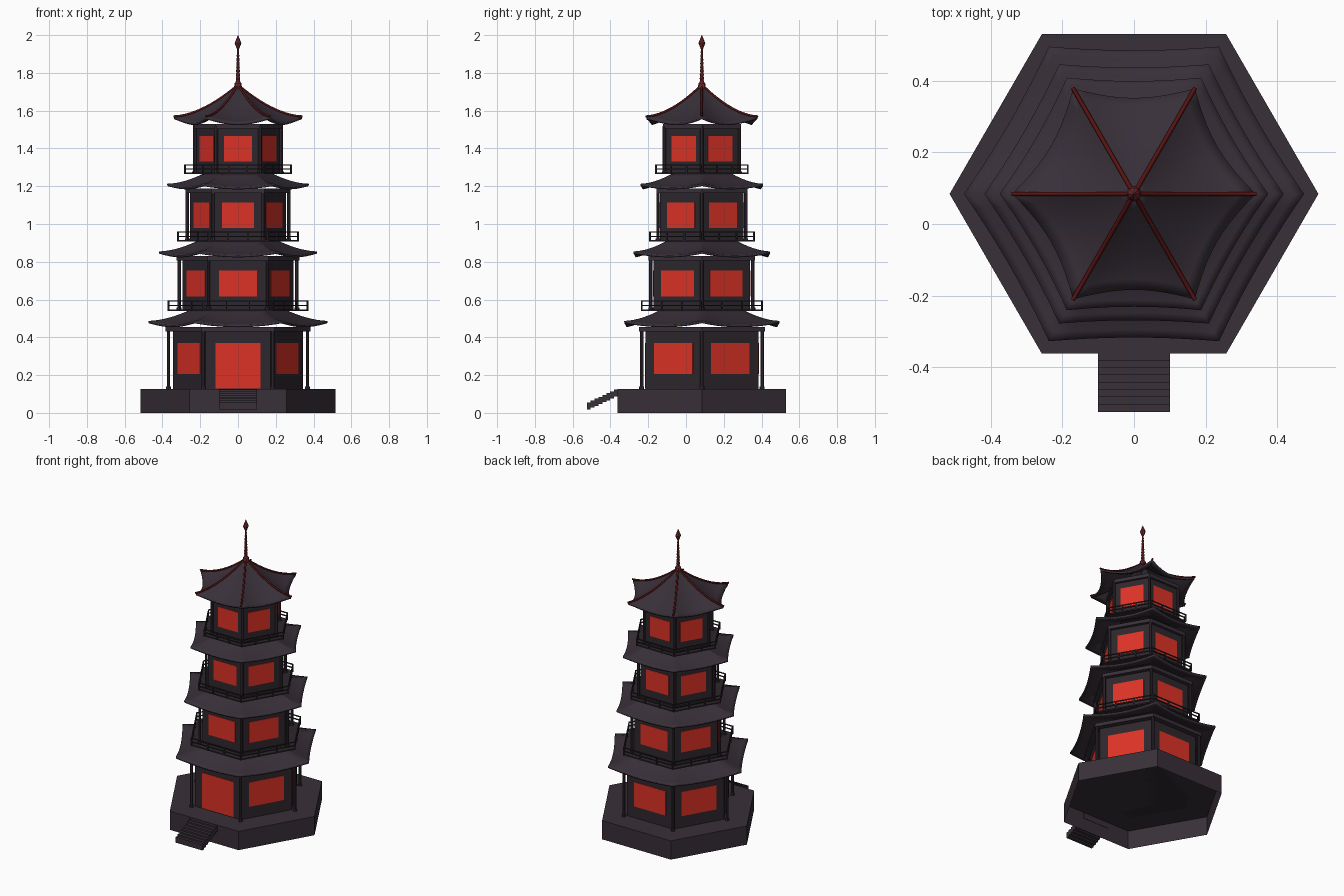
import bpy, bmesh, math
from mathutils import Matrix, Vector

cube = bpy.data.objects.get("Cube")
if cube:
    bpy.data.objects.remove(cube, do_unlink=True)

CY = 0.084            # y of the tower axis
COS30 = math.cos(math.pi / 6)


def material(name, rgb):
    m = bpy.data.materials.new(name)
    m.use_nodes = True
    m.diffuse_color = (*rgb, 1)
    m.node_tree.nodes["Principled BSDF"].inputs["Base Color"].default_value = (*rgb, 1)
    return m


STONE = material("dark plum stone", (0.040, 0.029, 0.040))
WOOD = material("dark wood", (0.027, 0.020, 0.026))
GLOW = material("red window", (0.72, 0.032, 0.019))
RIDGE = material("deep red ridge", (0.10, 0.006, 0.006))
SPIRE = material("muted red spire", (0.19, 0.025, 0.025))


def finish(bm, name, mat, smooth=False):
    """Turn a bmesh, built round the axis, into an object."""
    me = bpy.data.meshes.new(name)
    bm.to_mesh(me)
    bm.free()
    me.materials.append(mat)
    ob = bpy.data.objects.new(name, me)
    ob.location.y = CY
    bpy.context.collection.objects.link(ob)
    if smooth:
        bpy.ops.object.select_all(action='DESELECT')
        ob.select_set(True)
        bpy.context.view_layer.objects.active = ob
        bpy.ops.object.shade_smooth_by_angle(angle=math.radians(30))
    return ob


def corner(r, i, z=0):
    a = math.radians(60 * i)
    return Vector((r * math.cos(a), r * math.sin(a), z))


def add_prism(bm, r, z0, z1, sides=6, at=(0, 0)):
    m = Matrix.Translation((at[0], at[1], (z0 + z1) / 2))
    if sides == 6:
        m = m @ Matrix.Rotation(math.pi / 6, 4, 'Z')
    before = set(bm.verts)
    bmesh.ops.create_cone(bm, cap_ends=True, segments=sides, radius1=r,
                          radius2=r, depth=z1 - z0, matrix=m)
    if sides == 6:   # turn so that corners lie on the x axis
        new = [v for v in bm.verts if v not in before]
        ang = min(math.atan2(v.co.y, v.co.x) % (math.pi / 3) for v in new)
        ang = 0 if ang < 0.01 else math.pi / 6
        bmesh.ops.rotate(bm, verts=new, matrix=Matrix.Rotation(ang, 3, 'Z'))


def add_box(bm, size, matrix):
    bmesh.ops.create_cube(bm, size=1, matrix=matrix @ Matrix.Diagonal((*size, 1)))


def side_matrix(i, dist, z, along=0):
    """Local x runs along side i and local -y points outward; side 0 is the front."""
    return Matrix.Rotation(math.radians(60 * i), 4, 'Z') @ Matrix.Translation((along, -dist, z))


def prism(name, mat, r, z0, z1):
    bm = bmesh.new()
    add_prism(bm, r, z0, z1)
    return finish(bm, name, mat)


def roof_z(t, z_tip, z_top):
    return z_tip + (z_top - z_tip) * t ** 1.75


def roof(name, r_out, r_in, z_tip, z_top, sag, dent, thick=0.012):
    """Six curved panels, with eaves that droop between raised corners."""
    bm = bmesh.new()
    across, up = 10, 8
    for i in range(6):
        rows = []
        for j in range(up + 1):
            t = j / up
            r = r_out + (r_in - r_out) * t
            a, b = corner(r, i), corner(r, i + 1)
            row = []
            for k in range(across + 1):
                u = 2 * k / across - 1
                bow = 1 - u * u
                p = a.lerp(b, k / across) * (1 - dent * bow * (1 - t))
                p.z = roof_z(t, z_tip, z_top) - sag * bow * (1 - t) ** 1.5
                row.append(bm.verts.new(p))
            rows.append(row)
        for lo, hi in zip(rows, rows[1:]):
            for k in range(across):
                bm.faces.new((lo[k], lo[k + 1], hi[k + 1], hi[k]))
    bmesh.ops.remove_doubles(bm, verts=bm.verts, dist=0.0005)
    ob = finish(bm, name, STONE, True)
    mod = ob.modifiers.new("thickness", 'SOLIDIFY')
    mod.thickness = thick
    mod.offset = -1
    return ob


def balcony(name, r, z, rail_top):
    prism(name + "_floor", WOOD, r, z, z + 0.008)
    bm = bmesh.new()
    d = r * COS30
    for i in range(6):
        for h in (rail_top, (z + rail_top) / 2 + 0.004):
            add_box(bm, (r, 0.006, 0.006), side_matrix(i, d, h - 0.003))
        for k in range(3):
            post = side_matrix(i, d, (z + rail_top) / 2, (k / 3 - 0.5) * r)
            add_box(bm, (0.007, 0.007, rail_top - z), post)
    finish(bm, name + "_railing", WOOD)


# Hollow foundation, open underneath
bm = bmesh.new()
add_prism(bm, 0.515, 0, 0.127)
bm.normal_update()
bmesh.ops.delete(bm, geom=[f for f in bm.faces if f.normal.z < -0.9], context='FACES')
finish(bm, "foundation", STONE)

# Entrance stairs
bm = bmesh.new()
steps = 8
for s in range(steps):
    f = s / (steps - 1)
    y = -0.525 + 0.165 * (s + 0.5) / steps - CY
    add_box(bm, (0.2, 0.166 / steps, 0.038), Matrix.Translation((0, y, 0.037 + 0.068 * f)))
finish(bm, "entrance_stairs", STONE)

# Storeys: wall radius, pillar radius, beam radius, bottom, top,
# window half width, window bottom, window top
storeys = [
    (0.345, 0.368, 0.385, 0.127, 0.455, 0.118, 0.205, 0.37),
    (0.295, 0.312, 0.325, 0.545, 0.83, 0.10, 0.615, 0.755),
    (0.255, 0.268, 0.278, 0.91, 1.187, 0.085, 0.98, 1.115),
    (0.22, 0.230, 0.238, 1.265, 1.53, 0.075, 1.33, 1.465),
]
for n, (rw, rp, rb, z0, z1, hw, w0, w1) in enumerate(storeys, 1):
    tag = f"storey_{n}_"
    prism(tag + "wall", WOOD, rw, z0, z1)
    prism(tag + "beam", STONE, rb, z1 - 0.024, z1)

    bm = bmesh.new()
    for i in range(6):
        at = corner(rp, i).xy
        add_prism(bm, 0.009, z0, z1 - 0.01, 8, at)
        add_prism(bm, 0.013, z0, z0 + 0.012, 8, at)
    finish(bm, tag + "pillars", STONE, True)

    bm = bmesh.new()
    for i in range(6):
        low = 0.13 if n == 1 and i == 0 else w0     # the front opening is a door
        add_box(bm, (2 * hw, 0.006, w1 - low), side_matrix(i, rw * COS30, (low + w1) / 2))
    finish(bm, tag + "windows", GLOW)

# Skirt roofs and balconies
roof("roof_1", 0.475, 0.25, 0.487, 0.547, 0.022, 0.025)
roof("roof_2", 0.418, 0.21, 0.855, 0.913, 0.020, 0.025)
roof("roof_3", 0.375, 0.18, 1.213, 1.268, 0.018, 0.03)
balcony("balcony_2", 0.368, 0.54, 0.595)
balcony("balcony_3", 0.318, 0.907, 0.96)
balcony("balcony_4", 0.28, 1.265, 1.316)

# Top roof with its red hip ridges
roof("top_roof", 0.34, 0.004, 1.567, 1.735, 0.032, 0.09)
curve = bpy.data.curves.new("roof_ridges", 'CURVE')
curve.dimensions = '3D'
curve.bevel_depth = 0.006
curve.bevel_resolution = 1
curve.use_fill_caps = True
curve.materials.append(RIDGE)
for i in range(6):
    line = curve.splines.new('POLY')
    line.points.add(12)
    for k, p in enumerate(line.points):
        t = k / 12
        p.co = (*corner(0.342 * (1 - t), i, roof_z(t, 1.567, 1.735) + 0.003), 1)
ridges = bpy.data.objects.new("roof_ridges", curve)
ridges.location.y = CY
bpy.context.collection.objects.link(ridges)

# Ringed spire with a pointed bulb
profile = [(0.022, 1.715), (0.018, 1.745)]
for k in range(9):
    z = 1.75 + 0.02 * k
    r = 0.013 - 0.0008 * k
    profile += [(r, z), (r * 0.7, z + 0.012)]
profile += [(0.006, 1.927), (0.018, 1.957), (0.007, 1.985), (0.001, 2.0)]
bm = bmesh.new()
rings = [[bm.verts.new((r * math.cos(a), r * math.sin(a), z))
          for a in (math.tau * s / 8 for s in range(8))] for r, z in profile]
for lo, hi in zip(rings, rings[1:]):
    for s in range(8):
        q = (s + 1) % 8
        bm.faces.new((lo[s], lo[q], hi[q], hi[s]))
bm.faces.new(rings[-1])
finish(bm, "spire", SPIRE)
